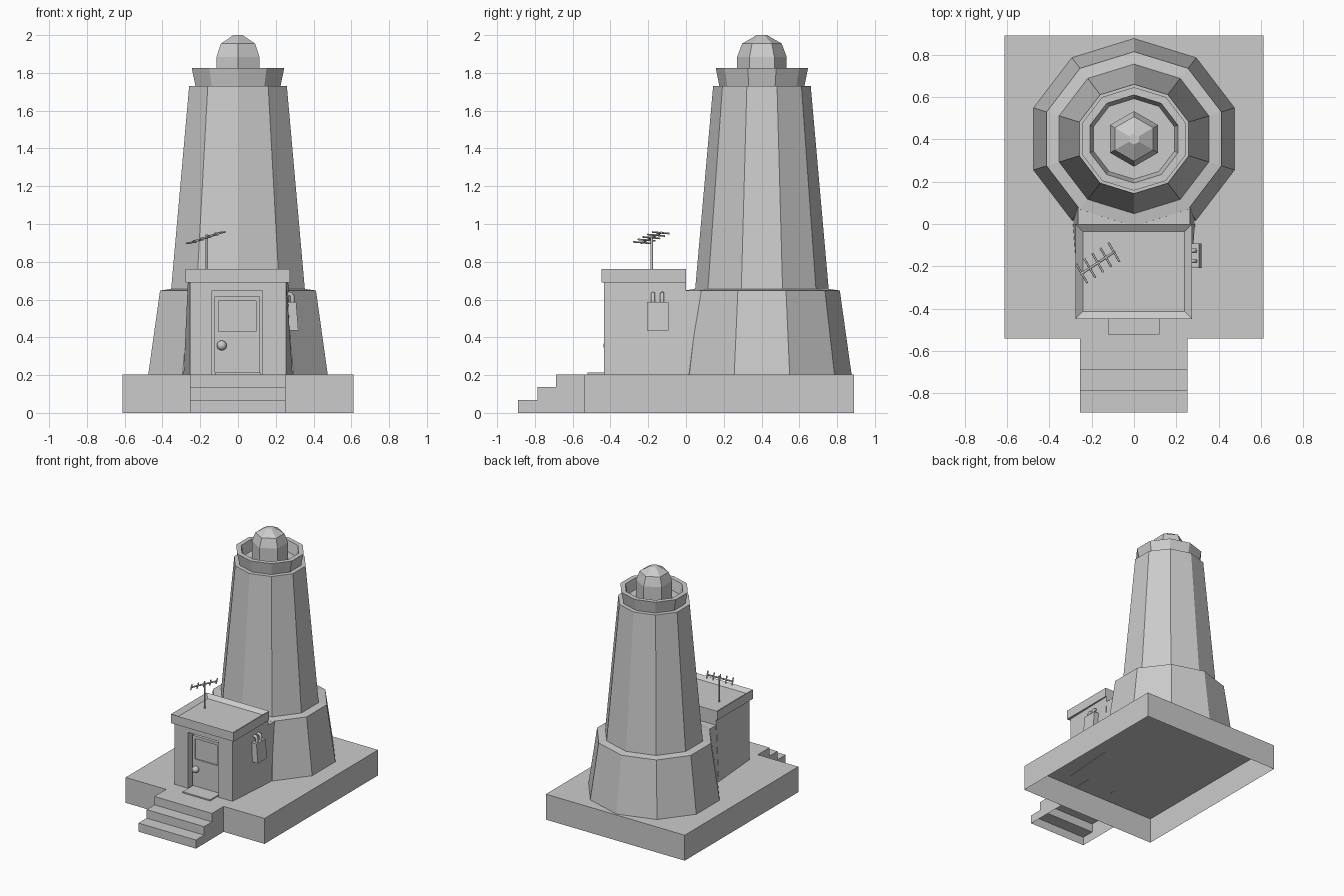
import bpy, bmesh, math
from mathutils import Vector

if "Cube" in bpy.data.objects:
    bpy.data.objects.remove(bpy.data.objects["Cube"], do_unlink=True)

grey = bpy.data.materials.new("plain grey")
grey.use_nodes = True
grey.diffuse_color = (0.6, 0.6, 0.6, 1)
grey.node_tree.nodes["Principled BSDF"].inputs["Base Color"].default_value = (0.6, 0.6, 0.6, 1)


def finish(name, bm, smooth=False):
    bmesh.ops.recalc_face_normals(bm, faces=bm.faces)
    me = bpy.data.meshes.new(name)
    bm.to_mesh(me)
    bm.free()
    me.materials.append(grey)
    for p in me.polygons:
        p.use_smooth = smooth
    ob = bpy.data.objects.new(name, me)
    bpy.context.collection.objects.link(ob)
    return ob


def box_mesh(x, y, z):
    bm = bmesh.new()
    bmesh.ops.create_cube(bm, size=1)
    for v in bm.verts:
        v.co = [r[0] if c < 0 else r[1] for c, r in zip(v.co, (x, y, z))]
    bm.normal_update()
    return bm


def box(name, x, y, z):
    return finish(name, box_mesh(x, y, z))


def cut(ob, x, y, z):
    """Carve a box-shaped recess out of an object."""
    cutter = box("cutter", x, y, z)
    cutter.hide_render = True
    mod = ob.modifiers.new("recess", "BOOLEAN")
    mod.object, mod.operation, mod.solver = cutter, "DIFFERENCE", "EXACT"
    bpy.context.view_layer.objects.active = ob
    bpy.ops.object.modifier_apply(modifier=mod.name)
    bpy.data.objects.remove(cutter, do_unlink=True)


def loft(name, rings, sides, centre_y, squash=1.0):
    """Stack of polygon rings (radius, height), one corner facing the back."""
    bm = bmesh.new()
    loops = []
    for r, z in rings:
        angles = [math.pi / 2 + i * math.tau / sides for i in range(sides)]
        loops.append([bm.verts.new((r * math.cos(a), centre_y + r * squash * math.sin(a), z))
                      for a in angles])
    for a, b in zip(loops, loops[1:]):
        for i in range(sides):
            j = (i + 1) % sides
            bm.faces.new((a[i], a[j], b[j], b[i]))
    bm.faces.new(loops[0])
    bm.faces.new(loops[-1])
    return finish(name, bm)


def rod(name, path, radius):
    """Round tube along a path."""
    cu = bpy.data.curves.new(name, "CURVE")
    cu.dimensions = "3D"
    cu.bevel_depth, cu.bevel_resolution, cu.use_fill_caps = radius, 1, True
    sp = cu.splines.new("POLY")
    sp.points.add(len(path) - 1)
    for p, co in zip(sp.points, path):
        p.co = (*co, 1)
    cu.materials.append(grey)
    ob = bpy.data.objects.new(name, cu)
    bpy.context.collection.objects.link(ob)
    return ob


# Foundation slab, hollow and open underneath
bm = box_mesh((-0.612, 0.612), (-0.54, 0.89), (0, 0.203))
bmesh.ops.delete(bm, geom=[f for f in bm.faces if f.normal.z < -0.9], context="FACES_ONLY")
finish("foundation", bm)

# Front steps, a stair profile swept across, open underneath
stair = [(-0.54, 0.203), (-0.688, 0.203), (-0.688, 0.136), (-0.787, 0.136),
         (-0.787, 0.068), (-0.89, 0.068), (-0.89, 0), (-0.54, 0)]
bm = bmesh.new()
sides = [[bm.verts.new((x, y, z)) for y, z in stair] for x in (-0.255, 0.252)]
for s in sides:
    bm.faces.new(s)
for i in range(len(stair) - 2):
    bm.faces.new((sides[0][i], sides[0][i + 1], sides[1][i + 1], sides[1][i]))
finish("front_steps", bm)

# Tower: wide foot, tapered shaft, gallery collar with sunken floor
loft("tower", [(0.5, 0.2), (0.434, 0.648), (0.372, 0.656), (0.272, 1.73), (0.237, 1.73),
               (0.257, 1.825), (0.219, 1.825), (0.2, 1.745)], 10, 0.402, 0.95)

# Lantern dome
loft("lantern", [(0.131, 1.74), (0.131, 1.885), (0.105, 1.955), (0.027, 2.0)], 6, 0.402)

# Hut with walls that flare slightly towards the tower
bm = box_mesh((-0.255, 0.255), (-0.434, 0.0), (0.2, 0.7))
for v in bm.verts:
    if v.co.y > -0.1:
        v.co.x *= 1.13 if v.co.z < 0.4 else 1.04
hut = finish("hut", bm)
cut(hut, (-0.137, 0.13), (-0.5, -0.375), (0.19, 0.648))

# Infill joining the hut to the tower foot
bm = box_mesh((-0.265, 0.265), (-0.01, 0.2), (0.2, 0.647))
for v in bm.verts:
    if v.co.z < 0.4:
        v.co.x *= 1.08
finish("hut_link", bm)

# Roof slab with a raised rim
bm = box_mesh((-0.277, 0.275), (-0.448, 0.0), (0.69, 0.762))
top = [f for f in bm.faces if f.normal.z > 0.9]
bmesh.ops.inset_individual(bm, faces=top, thickness=0.05)
for v in top[0].verts:
    v.co.z -= 0.025
finish("roof", bm)

# Door with sunken window, knob and doorstep
door = box("door", (-0.124, 0.117), (-0.395, -0.365), (0.215, 0.615))
cut(door, (-0.103, 0.095), (-0.45, -0.385), (0.43, 0.592))
bm = bmesh.new()
bmesh.ops.create_uvsphere(bm, u_segments=16, v_segments=10, radius=0.026)
bmesh.ops.translate(bm, verts=bm.verts, vec=(-0.086, -0.412, 0.357))
finish("door_knob", bm, True)
box("doorstep", (-0.122, 0.12), (-0.522, -0.37), (0.2, 0.213))

# Meter box leaning on the left wall, with two hooked pipes
bm = box_mesh((0.272, 0.32), (-0.207, -0.092), (0.435, 0.587))
for v in bm.verts:
    if v.co.z > 0.5:
        v.co.x -= 0.012
finish("meter_box", bm)
for y in (-0.175, -0.126):
    rod("meter_pipe", [(0.288, y, 0.57), (0.288, y, 0.615), (0.28, y, 0.628),
                       (0.268, y, 0.63), (0.25, y, 0.622)], 0.012)

# Roof aerial: mast, sloping boom and five cross bars
rod("aerial_mast", [(-0.165, -0.182, 0.73), (-0.165, -0.182, 0.945)], 0.007)
start, end = Vector((-0.252, -0.237, 0.9)), Vector((-0.09, -0.13, 0.955))
rod("aerial_boom", [start, end], 0.006)
half = Vector((0.026, -0.045, 0.004))
for i in range(5):
    mid = start.lerp(end, 0.03 + i * 0.235)
    rod("aerial_bar", [mid - half, mid + half], 0.005)
